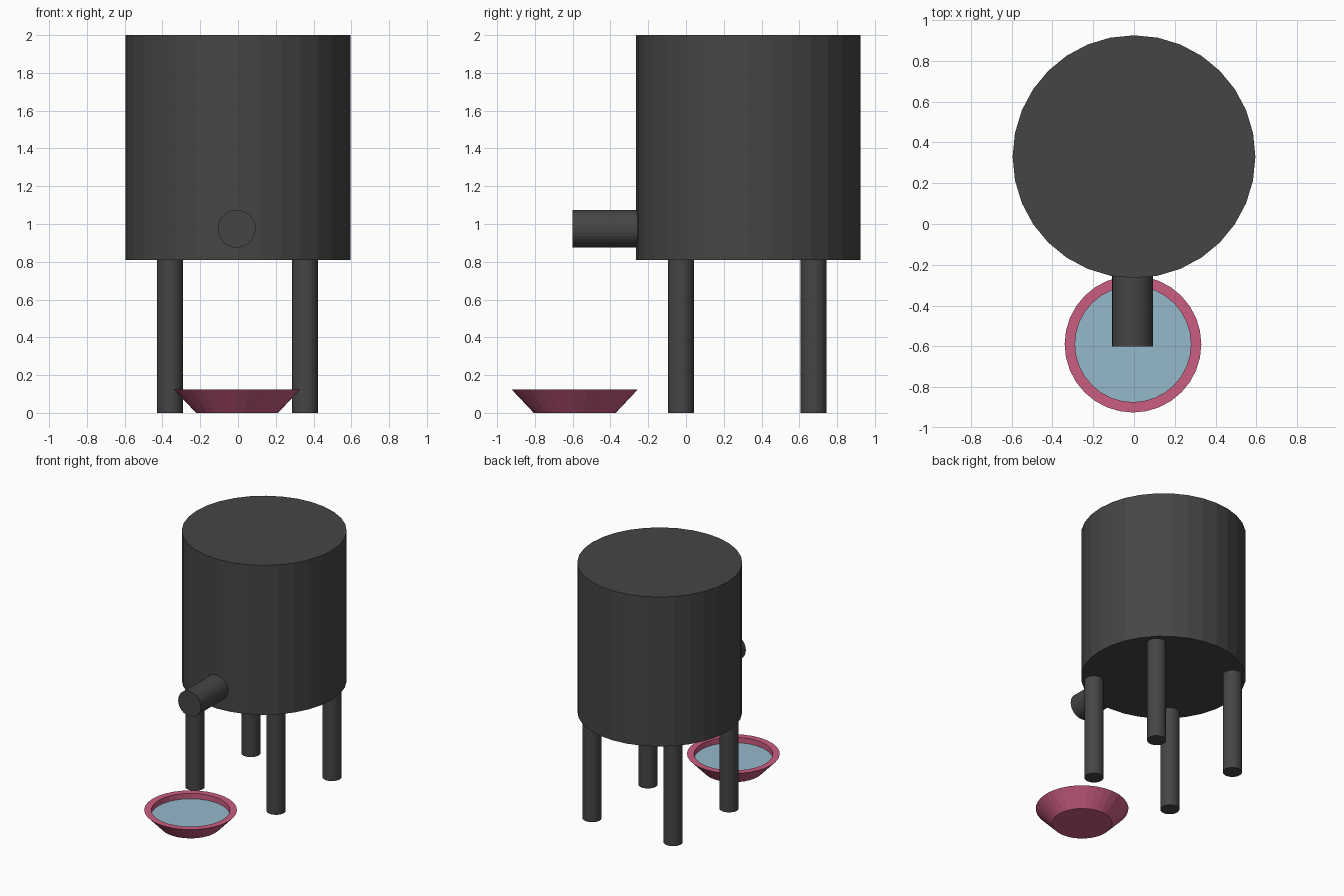
import bpy, bmesh
from math import cos, sin, tau, pi

if "Cube" in bpy.data.objects:
    bpy.data.objects.remove(bpy.data.objects["Cube"])

SIDES = 32


def material(name, rgb):
    m = bpy.data.materials.new(name)
    m.diffuse_color = (*rgb, 1)
    m.use_nodes = True
    m.node_tree.nodes["Principled BSDF"].inputs["Base Color"].default_value = m.diffuse_color
    return m


iron = material("dark_iron", (0.06, 0.06, 0.06))
pink = material("pink_glaze", (0.60, 0.11, 0.22))
blue = material("water_blue", (0.30, 0.48, 0.59))


def cylinder(name, radius, depth, center, mat, rotation=(0, 0, 0)):
    bpy.ops.mesh.primitive_cylinder_add(vertices=SIDES, radius=radius, depth=depth,
                                        location=center, rotation=rotation)
    ob = bpy.context.object
    ob.name = name
    ob.data.materials.append(mat)
    return ob


def lathe(name, profile, center, mat, cap_start=False, cap_end=False):
    """Join rings of (radius, z) into a surface of revolution."""
    bm = bmesh.new()
    rings = [[bm.verts.new((r * cos(tau * i / SIDES), r * sin(tau * i / SIDES), z))
              for i in range(SIDES)] for r, z in profile]
    for a, b in zip(rings, rings[1:]):
        for i in range(SIDES):
            j = (i + 1) % SIDES
            bm.faces.new((a[i], a[j], b[j], b[i]))
    if cap_start:
        bm.faces.new(rings[0][::-1])
    if cap_end:
        bm.faces.new(rings[-1])
    mesh = bpy.data.meshes.new(name)
    bm.to_mesh(mesh)
    bm.free()
    mesh.materials.append(mat)
    ob = bpy.data.objects.new(name, mesh)
    ob.location = center
    bpy.context.collection.objects.link(ob)
    return ob


# Tank
cylinder("tank", 0.595, 1.19, (0, 0.33, 1.405), iron)

# Four legs
for side, x in (("left", -0.36), ("right", 0.354)):
    for end, y in (("front", -0.027), ("back", 0.676)):
        cylinder(f"{end}_{side}_leg", 0.069, 0.82, (x, y, 0.41), iron)

# Spout, running a little way into the tank wall
cylinder("spout", 0.1, 0.36, (-0.007, -0.42, 0.975), iron, (pi / 2, 0, 0))

# Bowl with sloping sides, flat rim and a step down to the water
BOWL = (-0.005, -0.589, 0)
lathe("bowl", [(0.217, 0), (0.335, 0.125), (0.284, 0.125), (0.284, 0.082)],
      BOWL, pink, cap_start=True)

# Water surface closing the bowl
lathe("water", [(0.2, 0.082), (0.284, 0.082)][::-1], BOWL, blue, cap_end=True)
